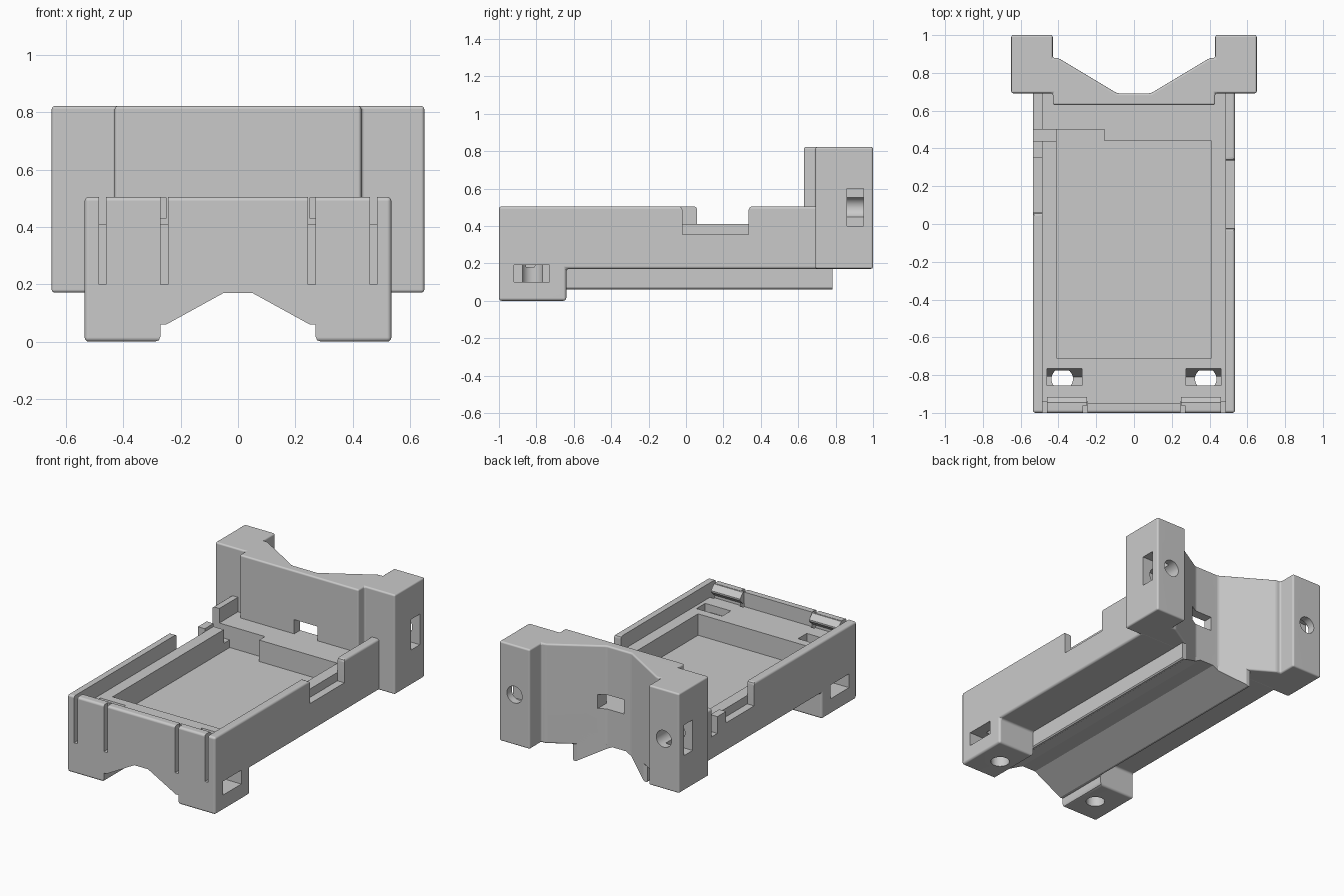
import bpy, bmesh, math
from mathutils import Vector, Matrix

if "Cube" in bpy.data.objects:
    bpy.data.objects.remove(bpy.data.objects["Cube"], do_unlink=True)

TONE = (0.59, 0.59, 0.59, 1)
grey = bpy.data.materials.new("plain grey")
grey.use_nodes = True
grey.diffuse_color = TONE
grey.node_tree.nodes["Principled BSDF"].inputs["Base Color"].default_value = TONE


def finish(name, bm, bevel=0):
    bmesh.ops.recalc_face_normals(bm, faces=bm.faces)
    if bevel:
        bmesh.ops.bevel(bm, geom=bm.edges[:], offset=bevel, segments=4, profile=0.5, affect='EDGES')
    mesh = bpy.data.meshes.new(name)
    bm.to_mesh(mesh)
    bm.free()
    mesh.materials.append(grey)
    obj = bpy.data.objects.new(name, mesh)
    bpy.context.collection.objects.link(obj)
    return obj


def prism(name, points, axis, low, high, bevel=0):
    """Extrude a 2D outline along x, y or z."""
    low, high = min(low, high), max(low, high)
    place = {'x': lambda a, b, t: (t, a, b),
             'y': lambda a, b, t: (a, t, b),
             'z': lambda a, b, t: (a, b, t)}[axis]
    bm = bmesh.new()
    face = bm.faces.new([bm.verts.new(place(a, b, low)) for a, b in points])
    moved = bmesh.ops.extrude_face_region(bm, geom=[face])["geom"]
    shift = Vector(place(0, 0, high - low))
    bmesh.ops.translate(bm, vec=shift, verts=[v for v in moved if isinstance(v, bmesh.types.BMVert)])
    return finish(name, bm, bevel)


def box(name, xs, ys, zs):
    x0, x1 = xs
    return prism(name, [(x0, ys[0]), (x1, ys[0]), (x1, ys[1]), (x0, ys[1])], 'z', zs[0], zs[1])


def notch(name, xs, y0, y1, z):
    """Wall notch whose upper corners are eased."""
    r, top = .018, .505
    outline = [(y0, z), (y1, z), (y1, top - r), (y1 + r * .3, top - r * .3), (y1 + r, top), (y1 + r, .8),
               (y0 - r, .8), (y0 - r, top), (y0 - r * .3, top - r * .3), (y0, top - r)]
    return prism(name, outline, 'x', *xs)


def rod(name, centre, radius, length, along_y=False):
    bm = bmesh.new()
    turn = Matrix.Rotation(math.pi / 2, 4, 'X') if along_y else Matrix()
    bmesh.ops.create_cone(bm, cap_ends=True, segments=32, radius1=radius, radius2=radius,
                          depth=length, matrix=Matrix.Translation(centre) @ turn)
    return finish(name, bm)


def combine(target, tool, operation='DIFFERENCE'):
    mod = target.modifiers.new("combine", 'BOOLEAN')
    mod.operation, mod.solver, mod.object = operation, 'EXACT', tool
    bpy.context.view_layer.objects.active = target
    bpy.ops.object.modifier_apply(modifier=mod.name)
    bpy.data.objects.remove(tool, do_unlink=True)


def mirrored(points):
    """Complete a half outline running from the +x side to the middle."""
    return points + [(-a, b) for a, b in reversed(points)]


# Tray with front feet, from its side outline
side = [(-1, 0), (-.64, 0), (-.64, .17), (.72, .17), (.72, .505), (-1, .505)]
tray = prism("tray", side, 'x', -.535, .535, .015)
gap = mirrored([(.30, -.1), (.29, 0), (.276, .005), (.27, .02), (.27, .06), (.25, .06), (.05, .17)])
combine(tray, prism("foot_gap", gap, 'y', -1.1, -.6))

# Keel with a V groove underneath, trimmed with the tray by the rear groove
keel = mirrored([(.27, .25), (.27, .068), (.264, .06), (.25, .06), (.05, .17)])
combine(tray, prism("keel", keel, 'y', -.66, .782), 'UNION')
rear = mirrored([(.43, 1.2), (.43, .88), (.40, .878), (.09, .692)])
combine(tray, prism("rear_groove", rear, 'z', -.1, 1))

# Inner recess, pocket and cable channel
combine(tray, box("recess", (-.485, .485), (-.95, .75), (.41, .8)))
combine(tray, box("pocket", (-.41, .41), (-.71, .44), (.27, .8)))
combine(tray, box("channel", (-.6, -.155), (.44, .5), (.32, .8)))
combine(tray, box("channel_end", (-.41, -.155), (.4, .5), (.27, .8)))

# Side wall notches
combine(tray, notch("left_notch", (.485, .6), -.02, .335, .355))
combine(tray, notch("right_notch", (-.6, -.485), .06, .35, .355))
combine(tray, box("right_low_wall", (-.6, -.485), (.34, .5), (.43, .8)))

ramp = [(-.855, .18), (-.81, .18), (-.765, .41), (-.765, .6), (-.855, .6)]
for s in (1, -1):
    # Slits either side of each front clip
    for x in (.245, .46):
        combine(tray, box("slit", (s * x, s * (x + .025)), (-1.1, -.94), (.2, .8)))
    # Nut slot, screw hole and ramped ledge opening in each foot
    combine(tray, box("nut_slot", (s * .36, s * .6), (-.92, -.73), (.1, .19)))
    combine(tray, rod("screw_hole", (s * .38, -.82, .08), .057, .56))
    combine(tray, prism("opening", ramp, 'x', s * .275, s * .46))

# Rear bracket: grooved panel and two ears in one outline
outline = mirrored([(.43, .63), (.43, .692), (.65, .692), (.65, 1), (.43, 1),
                    (.43, .88), (.40, .878), (.09, .692)])
bracket = prism("rear_bracket", outline, 'z', .171, .822, .011)
for s in (1, -1):
    combine(bracket, box("ear_slot", (s * .52, s * .7), (.86, .95), (.40, .60)))
    combine(bracket, rod("ear_hole", (s * .54, .95, .5), .055, .3, True))
combine(bracket, box("cable_window", (-.035, .135), (.5, .85), (.41, .503)))

# Wedge hooks on the front clips
hook = [(-.96, .43), (-.945, .43), (-.915, .46), (-.915, .47), (-.945, .503), (-.96, .503)]
clips = [prism("left_clip_hook", hook, 'x', .25, .46),
         prism("right_clip_hook", hook, 'x', -.25, -.46)]

# Smooth small roundings while keeping the broad faces flat
for obj in [tray, bracket] + clips:
    bpy.ops.object.select_all(action='DESELECT')
    obj.select_set(True)
    bpy.context.view_layer.objects.active = obj
    bpy.ops.object.shade_smooth_by_angle(angle=math.radians(25))
    mod = obj.modifiers.new("flat_faces", 'WEIGHTED_NORMAL')
    mod.keep_sharp = True
